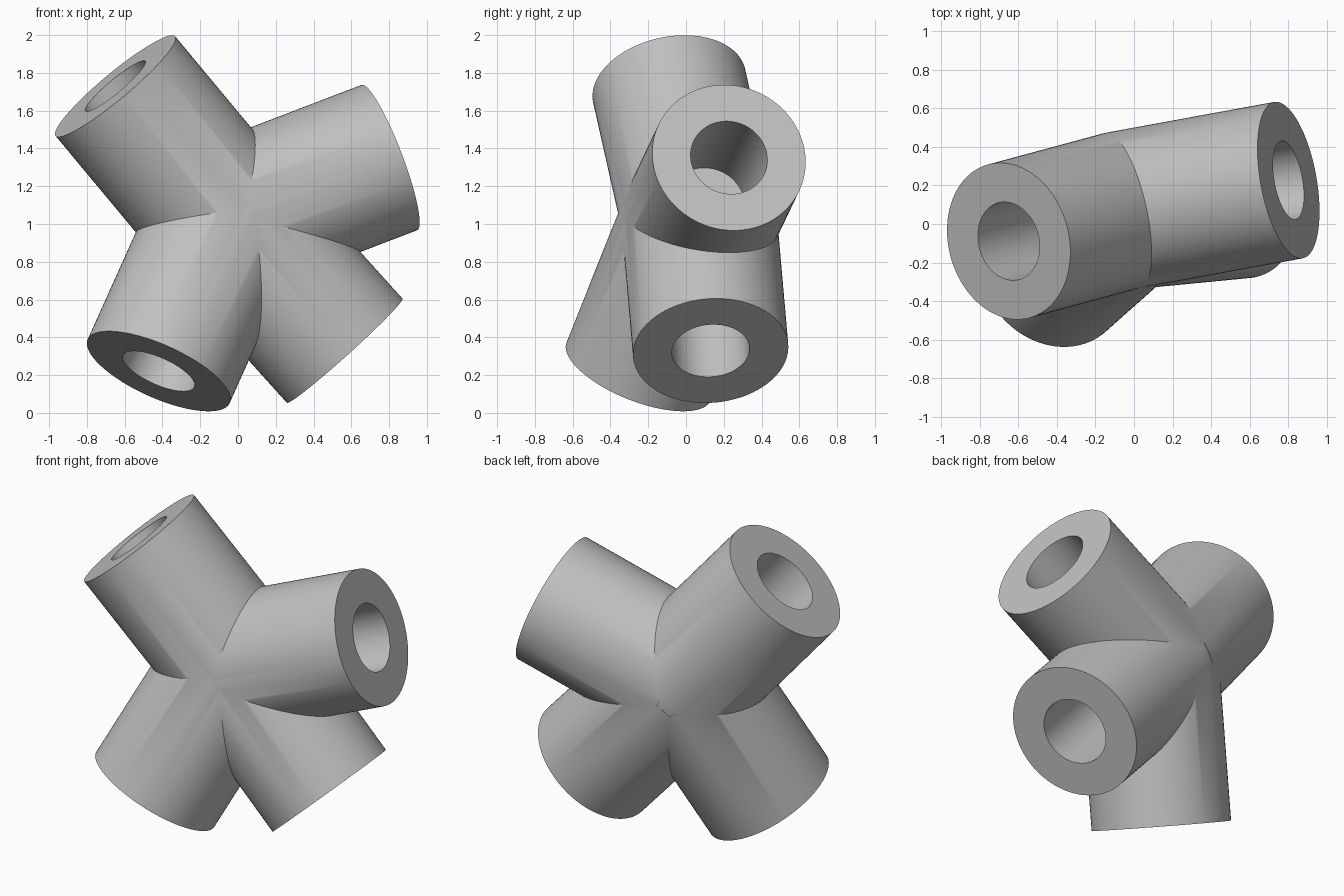
import bpy
import math
from mathutils import Vector

if "Cube" in bpy.data.objects:
    bpy.data.objects.remove(bpy.data.objects["Cube"], do_unlink=True)

HUB = Vector((-0.06, 0.07, 1.022))
RADIUS, BORE = 0.412, 0.206
LENGTH, DEPTH = 0.935, 0.70
ARMS = {
    "upper_right_arm": (-0.63, -0.17, 0.757),
    "upper_left_arm": (0.93, 0.17, 0.356),
    "lower_right_arm": (-0.385, -0.342, -0.857),
    "lower_left_arm": (0.67, 0.065, -0.743),
}

grey = bpy.data.materials.new("plain grey")
grey.use_nodes = True
colour = (0.53, 0.53, 0.53, 1)
grey.diffuse_color = colour
grey.node_tree.nodes["Principled BSDF"].inputs["Base Color"].default_value = colour


def rod(name, direction, radius, start, end):
    """Cylinder along a direction, between two distances from the hub."""
    d = Vector(direction).normalized()
    bpy.ops.mesh.primitive_cylinder_add(
        vertices=96, radius=radius, depth=end - start,
        location=HUB + d * (start + end) / 2,
        rotation=d.to_track_quat('Z', 'Y').to_euler())
    bpy.context.object.name = name
    return bpy.context.object


def combine(target, tool, operation):
    """Apply a boolean and discard the tool."""
    mod = target.modifiers.new(operation.lower(), 'BOOLEAN')
    mod.operation = operation
    mod.solver = 'EXACT'
    mod.object = tool
    bpy.ops.object.select_all(action='DESELECT')
    bpy.context.view_layer.objects.active = target
    target.select_set(True)
    bpy.ops.object.modifier_apply(modifier=mod.name)
    bpy.data.objects.remove(tool, do_unlink=True)


# Rounded hub, just inside the surface of the arms
bpy.ops.mesh.primitive_uv_sphere_add(
    segments=64, ring_count=32, radius=RADIUS * 0.997, location=HUB)
connector = bpy.context.object
connector.name = "four_way_connector"

# Four arms joined to the hub
for name, direction in ARMS.items():
    combine(connector, rod(name, direction, RADIUS, 0, LENGTH), 'UNION')

# Blind round socket in the end of each arm
for name, direction in ARMS.items():
    cutter = rod(name + "_socket", direction, BORE, LENGTH - DEPTH, LENGTH + 0.1)
    combine(connector, cutter, 'DIFFERENCE')

connector.data.materials.clear()
connector.data.materials.append(grey)
connector.select_set(True)
bpy.context.view_layer.objects.active = connector
bpy.ops.object.shade_smooth_by_angle(angle=math.radians(30))
